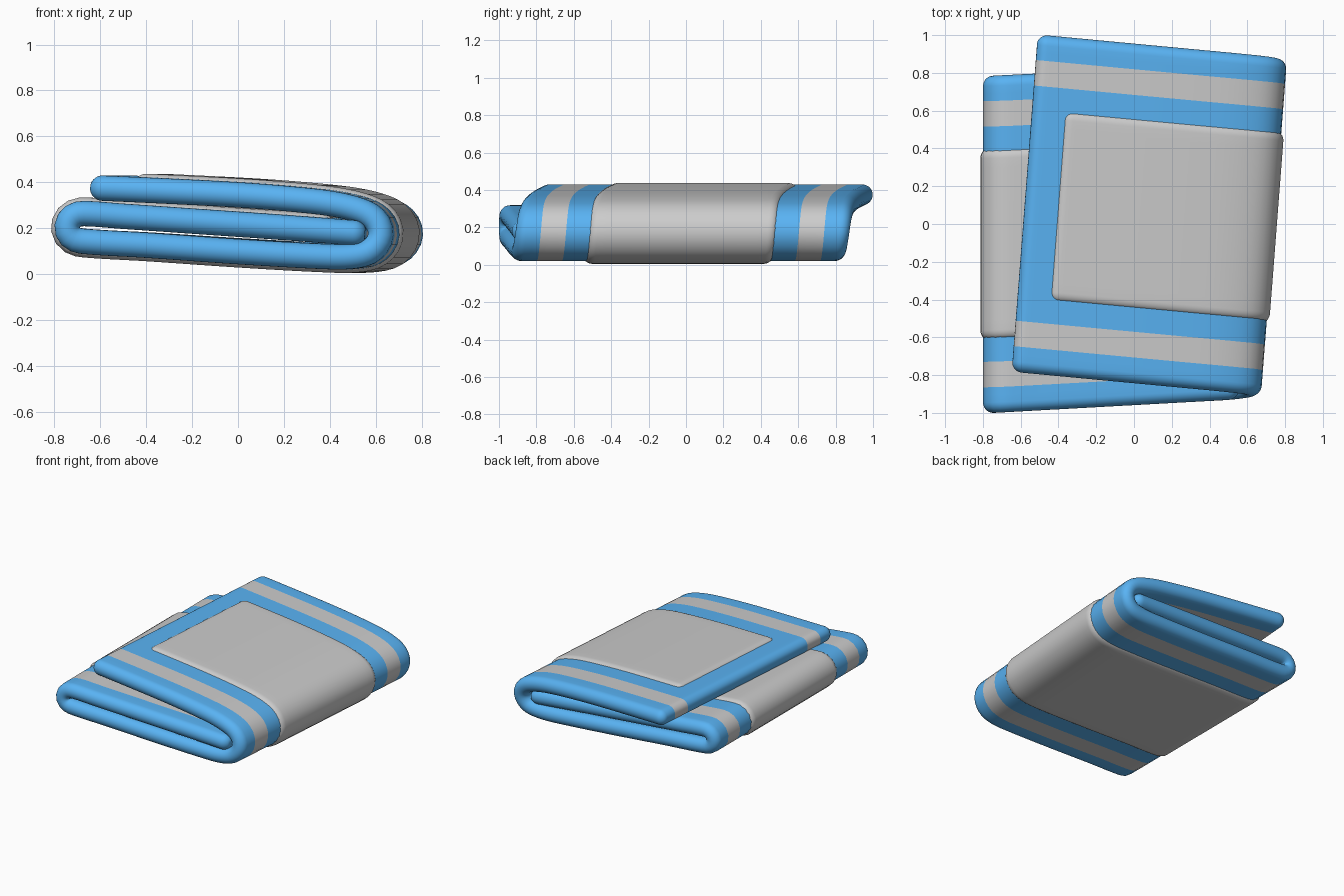
import bpy, bmesh, math

if "Cube" in bpy.data.objects:
    bpy.data.objects.remove(bpy.data.objects["Cube"])

WIDTH = 1.785

# Fold path of the cloth centre: x, z, front-edge y, sideways lean
mid = [(0.55, 0.176), (0.2, 0.203), (-0.2, 0.231), (-0.5, 0.252)]
left = [(-0.68 + 0.065 * math.cos(a), 0.204 + 0.06 * math.sin(a))
        for a in [math.radians(d) for d in (90, 125, 160, 195, 230, 268)]]
low = [(-0.4, 0.126), (0.0, 0.098), (0.35, 0.078), (0.48, 0.077)]
right = [(0.56, 0.094), (0.605, 0.135), (0.617, 0.185), (0.595, 0.235), (0.54, 0.272)]
top = [(0.42, 0.304), (0.25, 0.325), (0.0, 0.345), (-0.3, 0.361), (-0.647, 0.377)]


def lower(p):
    k = (p[0] + 0.745) / 1.36
    return (p[0], p[1], -1 + 0.075 * k, 0.138 * k)


ctrl = [lower(p) for p in mid + left + low]
ctrl += [(x, z, -0.925 + 0.03 * i / 4, 0.138) for i, (x, z) in enumerate(right)]
ctrl += [(x, z, -0.782 - 0.113 * (x + 0.647) / 1.2, 0.138) for x, z in top]


# Smooth the path with a spline, then measure its length
def spline(pts, n=16):
    ext = [tuple(2 * a - b for a, b in zip(pts[0], pts[1]))] + pts
    ext.append(tuple(2 * a - b for a, b in zip(pts[-1], pts[-2])))
    knots = [0.0]
    for a, b in zip(ext, ext[1:]):
        knots.append(knots[-1] + math.hypot(a[0] - b[0], a[1] - b[1]))
    out = []
    for i in range(1, len(ext) - 2):
        h = knots[i + 1] - knots[i]
        m0 = [(b - a) / (knots[i + 1] - knots[i - 1]) * h for a, b in zip(ext[i - 1], ext[i + 1])]
        m1 = [(b - a) / (knots[i + 2] - knots[i]) * h for a, b in zip(ext[i], ext[i + 2])]
        for k in range(n):
            t = k / n
            out.append(tuple((2*t**3 - 3*t*t + 1) * p + (t**3 - 2*t*t + t) * a
                             + (3*t*t - 2*t**3) * q + (t**3 - t*t) * b
                             for p, q, a, b in zip(ext[i], ext[i + 1], m0, m1)))
    return out + [pts[-1]]


path = spline(ctrl)
dist = [0.0]
for a, b in zip(path, path[1:]):
    dist.append(dist[-1] + math.hypot(a[0] - b[0], a[1] - b[1]))
LENGTH = dist[-1]


def sample(s):
    s = min(max(s, 0), LENGTH)
    i = 0
    while i < len(dist) - 2 and dist[i + 1] < s:
        i += 1
    f = (s - dist[i]) / (dist[i + 1] - dist[i])
    return [p + (q - p) * f for p, q in zip(path[i], path[i + 1])]


def fold(s, v, t):
    """Flat cloth position (along, across, height) to folded position."""
    x, z, y, lean = sample(s)
    a, b = sample(s - 0.008), sample(s + 0.008)
    dx, dz = b[0] - a[0], b[1] - a[1]
    d = math.hypot(dx, dz)
    return (x + t * dz / d + lean * v / WIDTH, y + v, z - t * dx / d)


def axis(a, b, r, step, breaks=()):
    """Grid lines, packed closely near the rounded rims."""
    rim = [r * (1 - math.cos(math.pi / 2 * (1 - k / 7))) for k in range(8)]
    rim = [r * (1 - math.sin(math.pi / 2 * (1 - k / 7))) for k in range(8)]
    marks = [a + r] + list(breaks) + [b - r]
    line = [a + d for d in rim[:-1]]
    for p, q in zip(marks, marks[1:]):
        n = max(1, round((q - p) / step))
        line += [p + (q - p) * k / n for k in range(n)]
    return line + [b - d for d in reversed(rim)]


def sheet(name, s0, s1, v0, v1, centre, half, r, breaks=(), keep=lambda v: True, mat=None):
    """Rounded pad laid along the folded path."""
    S, V = axis(s0, s1, r, 0.025), axis(v0, v1, r, 0.05, breaks)
    bm = bmesh.new()
    cache = {}

    def vert(i, j, side):
        if (i, j, side) not in cache:
            s, v = S[i], V[j]
            cs, cv = min(max(s, s0 + r), s1 - r), min(max(v, v0 + r), v1 - r)
            a, b = s - cs, v - cv
            m, h = max(abs(a), abs(b)), math.hypot(a, b)
            if h > 0:
                s, v = cs + a * m / h, cv + b * m / h
            height = half * math.sqrt(max(0, 1 - (m / r) ** 2))
            cache[i, j, side] = bm.verts.new(fold(s, v, centre + side * height))
        return cache[i, j, side]

    for i in range(len(S) - 1):
        for j in range(len(V) - 1):
            if keep((V[j] + V[j + 1]) / 2):
                quad = [(i, j), (i, j + 1), (i + 1, j + 1), (i + 1, j)]
                bm.faces.new([vert(*q, 1) for q in quad])
                bm.faces.new([vert(*q, -1) for q in reversed(quad)])
    bmesh.ops.remove_doubles(bm, verts=bm.verts, dist=1e-5)
    for f in bm.faces:
        f.smooth = True
    me = bpy.data.meshes.new(name)
    bm.to_mesh(me)
    bm.free()
    if mat:
        me.materials.append(mat)
    ob = bpy.data.objects.new(name, me)
    bpy.context.collection.objects.link(ob)


blue = bpy.data.materials.new("blue_cloth")
blue.diffuse_color = (0.1, 0.45, 0.9, 1)
blue.use_nodes = True
blue.node_tree.nodes["Principled BSDF"].inputs["Base Color"].default_value = blue.diffuse_color

# Towel body with two flush grey bands woven in near each side
A, B = 0.135, 0.27
bands = (A, B, WIDTH - B, WIDTH - A)


def in_band(v):
    return A < min(v, WIDTH - v) < B


body = (-0.005, LENGTH + 0.002, 0, WIDTH, 0, 0.055, 0.055, bands)
sheet("towel_body", *body, keep=lambda v: not in_band(v), mat=blue)
sheet("towel_bands", *body, keep=in_band)

# Raised panel covering the outside of the fold
sheet("centre_panel", 0.17, LENGTH - 0.17, 0.393, WIDTH - 0.393, 0.04, 0.03, 0.045)
